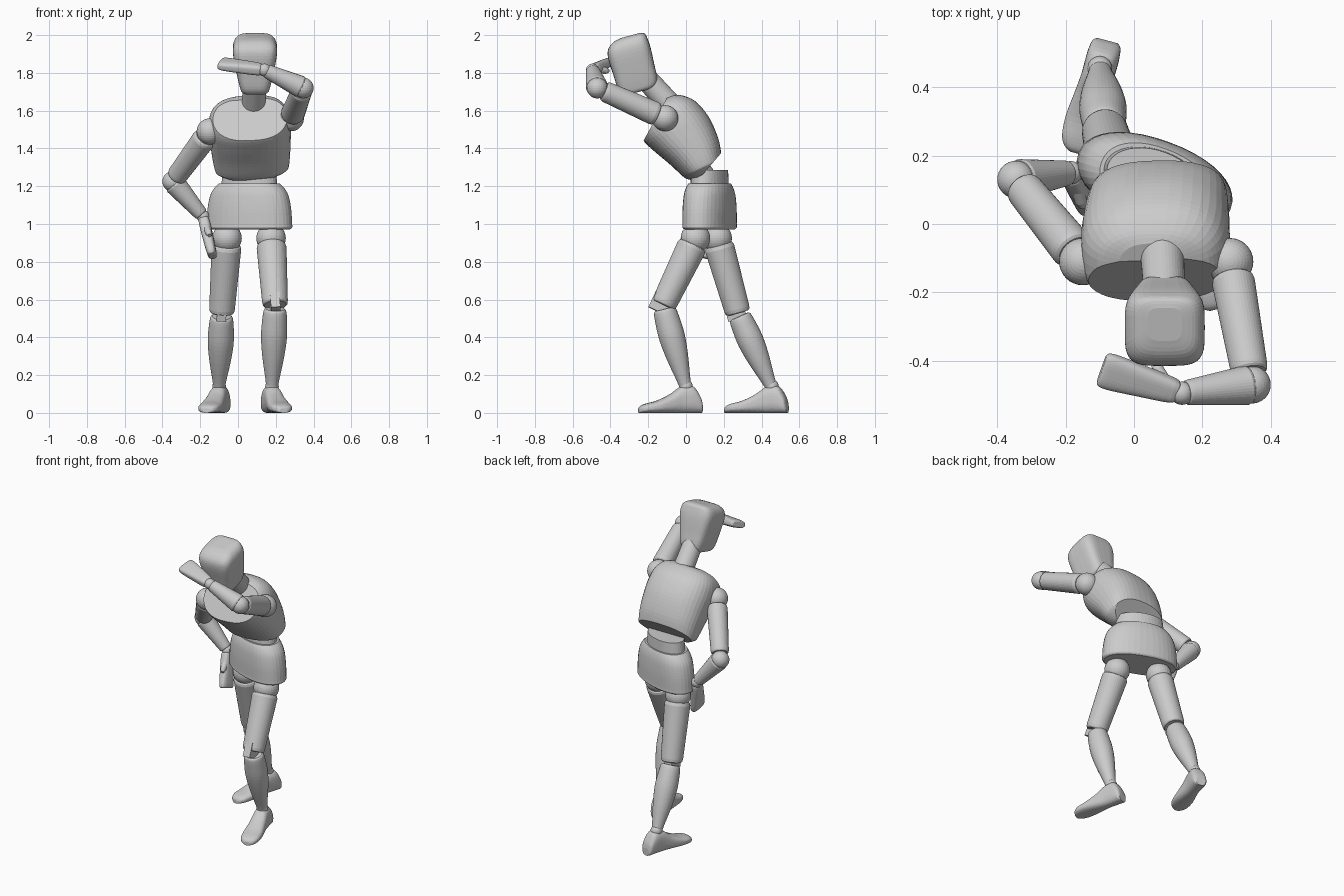
import bpy, bmesh, math
from mathutils import Vector, Matrix

cube = bpy.data.objects.get("Cube")
if cube:
    bpy.data.objects.remove(cube, do_unlink=True)

grey = bpy.data.materials.new("plain grey")
grey.use_nodes = True
GREY = (0.6, 0.6, 0.6, 1)
grey.diffuse_color = GREY
grey.node_tree.nodes["Principled BSDF"].inputs["Base Color"].default_value = GREY
parts = []


def frame(origin, axis, side):
    """Matrix whose z runs along axis and whose x leans towards side."""
    z = Vector(axis).normalized()
    y = z.cross(Vector(side)).normalized()
    x = y.cross(z)
    m = Matrix((x, y, z)).transposed().to_4x4()
    m.translation = Vector(origin)
    return m


def refine(sections, steps=4):
    """Smooth curve through the given cross-sections."""
    s = [Vector(v) for v in sections]
    out = []
    for i in range(len(s) - 1):
        p0, p1, p2, p3 = s[max(i - 1, 0)], s[i], s[i + 1], s[min(i + 2, len(s) - 1)]
        for k in range(steps):
            t = k / steps
            out.append(p1 + ((p2 - p0) * t + (2 * p0 - 5 * p1 + 4 * p2 - p3) * t * t
                             + (3 * p1 - p0 - 3 * p2 + p3) * t ** 3) / 2)
    return out + [s[-1]]


def finish(name, bm):
    bmesh.ops.recalc_face_normals(bm, faces=bm.faces)
    mesh = bpy.data.meshes.new(name)
    bm.to_mesh(mesh)
    bm.free()
    mesh.materials.append(grey)
    ob = bpy.data.objects.new(name, mesh)
    bpy.context.collection.objects.link(ob)
    parts.append(ob)


def loft(name, matrix, sections, power=2.0, smooth=True, cuts=(), sides=40):
    """Sections are (distance, half width, half depth, depth offset)."""
    bm = bmesh.new()
    rings = []
    for d, hx, hy, oy in (refine(sections) if smooth else sections):
        ring = []
        for i in range(sides):
            a = 2 * math.pi * i / sides
            c, s = math.cos(a), math.sin(a)
            x = math.copysign(abs(c) ** (2 / power), c) * hx
            y = math.copysign(abs(s) ** (2 / power), s) * hy + oy
            ring.append(bm.verts.new(matrix @ Vector((x, y, d))))
        rings.append(ring)
    for lo, hi in zip(rings, rings[1:]):
        for i in range(sides):
            j = (i + 1) % sides
            bm.faces.new((lo[i], lo[j], hi[j], hi[i]))
    bm.faces.new(rings[0][::-1])
    bm.faces.new(rings[-1])
    for point, normal in cuts:
        res = bmesh.ops.bisect_plane(bm, geom=bm.verts[:] + bm.edges[:] + bm.faces[:],
                                     plane_co=point, plane_no=normal, clear_outer=True)
        edges = [e for e in res["geom_cut"] if isinstance(e, bmesh.types.BMEdge)]
        bmesh.ops.holes_fill(bm, edges=edges)
    finish(name, bm)


def limb(name, a, b, profile, smooth=False):
    """Round limb from a to b; profile is (fraction along, radius)."""
    a, b = Vector(a), Vector(b)
    length = (b - a).length
    loft(name, frame(a, b - a, (1, 0.2, 0.1)), [(t * length, r, r, 0) for t, r in profile],
         smooth=smooth)


def ball(name, centre, radius):
    bm = bmesh.new()
    bmesh.ops.create_uvsphere(bm, u_segments=32, v_segments=18, radius=radius,
                              matrix=Matrix.Translation(centre))
    finish(name, bm)


def block(name, matrix, size):
    bm = bmesh.new()
    bmesh.ops.create_cube(bm, size=1, matrix=matrix @ Matrix.Diagonal((*size, 1)))
    finish(name, bm)


def shell(r0, r1):
    """Cylinder profile with rounded rims."""
    return [(0, r0 * 0.82), (0.02, r0 * 0.94), (0.06, r0), (0.94, r1), (0.98, r1 * 0.96), (1, r1 * 0.86)]


# Head and neck
loft("head", frame((0.09, -0.25, 1.72), (0, -0.26, 0.966), (1, 0, 0)),
     [(-0.02, 0.05, 0.05, 0), (-0.012, 0.07, 0.085, 0), (0.02, 0.082, 0.107, 0),
      (0.1, 0.1, 0.112, 0), (0.19, 0.116, 0.116, 0), (0.24, 0.113, 0.108, 0.005),
      (0.27, 0.09, 0.085, 0.02), (0.28, 0.05, 0.05, 0.03)], power=4)
limb("neck", (0.08, -0.04, 1.58), (0.09, -0.22, 1.78), [(0, 0.065), (1, 0.06)])

# Chest: leaning barrel with a sloping upper front and a cut lower back
loft("chest", frame((0.075, 0.1, 1.27), (-0.05, -0.42, 0.91), (1, 0, 0.11)),
     [(-0.01, 0.14, 0.06, -0.01), (0.015, 0.185, 0.1, 0), (0.04, 0.198, 0.115, 0),
      (0.12, 0.208, 0.143, -0.005), (0.22, 0.215, 0.17, -0.025), (0.3, 0.217, 0.18, -0.045),
      (0.37, 0.205, 0.165, -0.055), (0.42, 0.165, 0.12, -0.055), (0.44, 0.1, 0.08, -0.05)],
     power=2.5,
     cuts=[((0.07, -0.16, 1.56), (0, -0.88, 0.48)), ((0.07, 0.19, 1.38), (0, 0.76, -0.65))])

# Hips and waist
hips = frame((0.06, 0.125, 0), (0, 0, 1), (math.cos(0.35), -math.sin(0.35), 0))
loft("hips", hips, [(0.972, 0.225, 0.112, 0), (0.982, 0.236, 0.121, 0), (1.0, 0.236, 0.121, 0),
                    (1.08, 0.23, 0.122, 0), (1.15, 0.215, 0.118, 0), (1.19, 0.192, 0.11, 0),
                    (1.215, 0.165, 0.1, 0)], power=2.2)
loft("waist", hips, [(1.18, 0.158, 0.093, 0), (1.285, 0.145, 0.09, 0)], smooth=False)

# Legs: hip, thigh end, ankle, foot heading
LEGS = {
    "left": ((0.175, 0.05, 0.92), (0.197, -0.12, 0.57), (0.18, 0.0, 0.13), (0.24, -0.97, 0)),
    "right": ((-0.058, 0.165, 0.92), (-0.086, 0.275, 0.53), (-0.1, 0.455, 0.13), (-0.26, -0.96, 0)),
}
CALF = [(0, 0.05), (0.03, 0.06), (0.15, 0.066), (0.35, 0.069), (0.6, 0.058), (0.9, 0.036), (1, 0.032)]
for side, (hip, knee, ankle, heading) in LEGS.items():
    hip, knee, ankle, heading = map(Vector, (hip, knee, ankle, heading))
    along = (knee - hip).normalized()
    ball(side + "_hip_ball", hip + Vector((0, 0, 0.005)), 0.078)
    limb(side + "_thigh", hip + along * 0.03, knee, shell(0.079, 0.068))
    shin = (ankle - knee).normalized()
    limb(side + "_calf", knee + shin * 0.02, ankle, CALF, smooth=True)
    block(side + "_knee_hinge", frame(knee + Vector((0, -0.015, 0.01)), along, (1, 0, 0)),
          (0.05, 0.1, 0.09))
    ball(side + "_ankle_ball", ankle + Vector((0, 0, 0.01)), 0.036)
    heel = Vector((ankle.x, ankle.y, 0)) - heading * 0.085
    loft(side + "_foot", frame(heel, heading, (1, 0, 0)),
         [(t, w, h / 2, h / 2) for t, w, h in
          ((0, 0.03, 0.05), (0.012, 0.043, 0.09), (0.05, 0.048, 0.142), (0.11, 0.048, 0.14),
           (0.17, 0.053, 0.1), (0.24, 0.06, 0.066), (0.3, 0.056, 0.05), (0.33, 0.04, 0.038),
           (0.342, 0.02, 0.024))], power=2.6)

# Arms: shoulder, elbow, wrist, fingertip, hand width direction, thumb tip
ARMS = {
    "left": ((0.28, -0.11, 1.56), (0.345, -0.47, 1.72), (0.14, -0.495, 1.815),
             (-0.095, -0.425, 1.85), (0.25, 0.85, 0.35), (0.06, -0.41, 1.81)),
    "right": ((-0.15, -0.11, 1.49), (-0.345, 0.13, 1.225), (-0.185, 0.15, 1.04),
              (-0.135, 0.07, 0.83), (0.1, 0.9, -0.3), (-0.15, 0.05, 0.94)),
}
for side, (shoulder, elbow, wrist, tip, wide, thumb) in ARMS.items():
    shoulder, elbow, wrist, tip, thumb = map(Vector, (shoulder, elbow, wrist, tip, thumb))
    ball(side + "_shoulder_ball", shoulder, 0.069)
    limb(side + "_upper_arm", shoulder.lerp(elbow, 0.12), shoulder.lerp(elbow, 0.9), shell(0.063, 0.055))
    ball(side + "_elbow_ball", elbow, 0.055)
    limb(side + "_forearm", elbow.lerp(wrist, 0.04), elbow.lerp(wrist, 0.94), shell(0.058, 0.038))
    ball(side + "_wrist_ball", wrist, 0.034)
    reach = (tip - wrist).length
    loft(side + "_hand", frame(wrist, tip - wrist, wide),
         [(t * reach, w, d, 0) for t, w, d in
          ((0.04, 0.024, 0.02), (0.12, 0.036, 0.029), (0.5, 0.046, 0.029), (0.85, 0.054, 0.026),
           (0.97, 0.052, 0.022), (1, 0.044, 0.014))], power=3)
    limb(side + "_thumb", wrist.lerp(tip, 0.15), thumb, [(0, 0.02), (0.8, 0.018), (1, 0.01)])

# Smooth the round surfaces and keep the rims crisp
for ob in bpy.context.view_layer.objects:
    ob.select_set(ob in parts)
bpy.context.view_layer.objects.active = parts[0]
bpy.ops.object.shade_smooth_by_angle(angle=math.radians(32))
